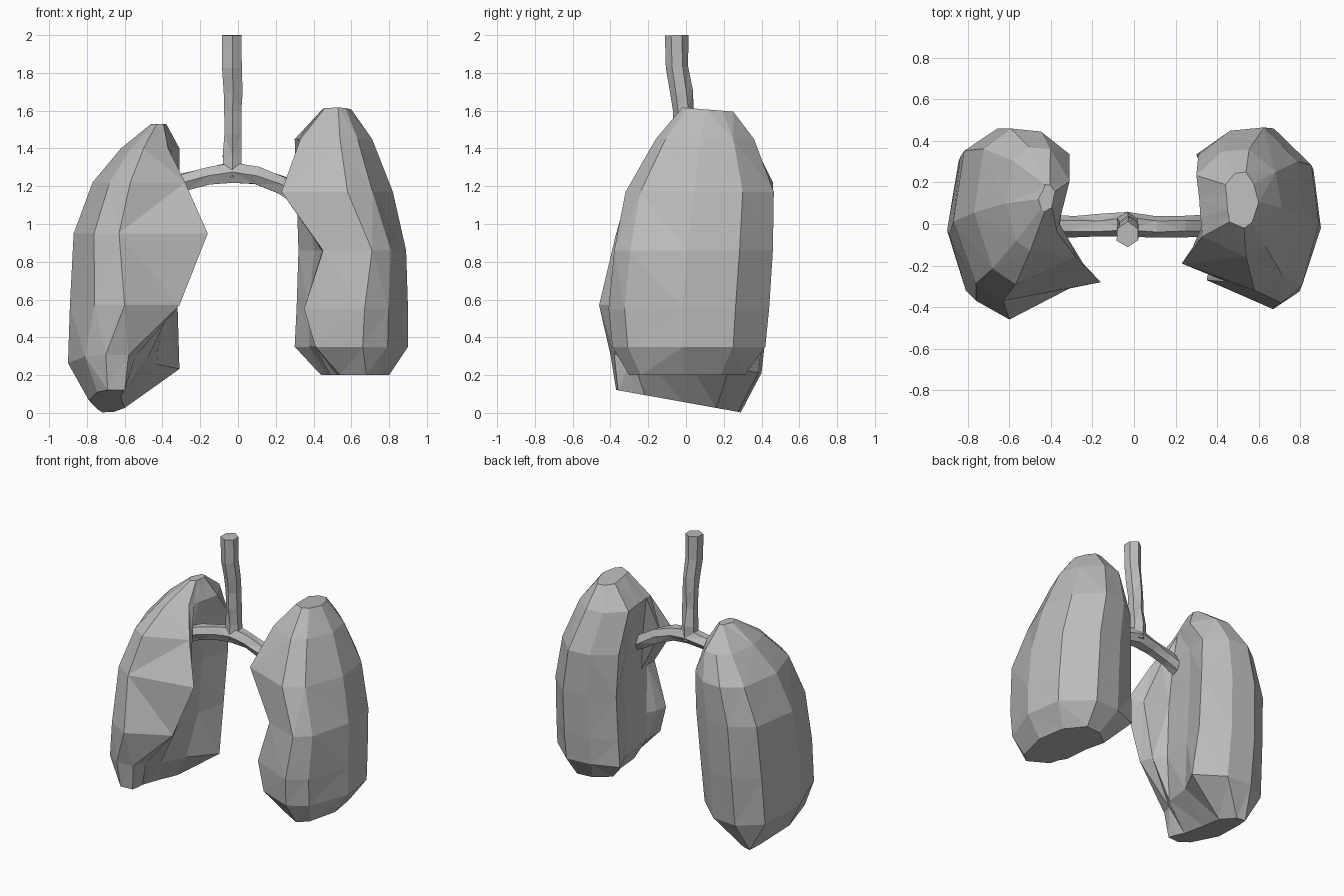
import bpy, bmesh, math, random
from mathutils import Vector

if "Cube" in bpy.data.objects:
    bpy.data.objects.remove(bpy.data.objects["Cube"])

random.seed(4)
grey = bpy.data.materials.new("soft_grey")
grey.diffuse_color = (0.5, 0.5, 0.5, 1)
grey.use_nodes = True
grey.node_tree.nodes["Principled BSDF"].inputs["Base Color"].default_value = grey.diffuse_color


def loft(name, rings):
    """Skin a stack of equal rings, cap both ends, keep flat triangles."""
    bm = bmesh.new()
    loops = [[bm.verts.new(p) for p in ring] for ring in rings]
    n = len(loops[0])
    for a, b in zip(loops, loops[1:]):
        for i in range(n):
            j = (i + 1) % n
            bm.faces.new((a[i], a[j], b[j], b[i]))
    bm.faces.new(loops[0])
    bm.faces.new(loops[-1])
    bmesh.ops.triangulate(bm, faces=bm.faces[:], quad_method='SHORT_EDGE')
    bmesh.ops.recalc_face_normals(bm, faces=bm.faces[:])
    mesh = bpy.data.meshes.new(name)
    bm.to_mesh(mesh)
    bm.free()
    mesh.materials.append(grey)
    obj = bpy.data.objects.new(name, mesh)
    bpy.context.collection.objects.link(obj)
    return obj


def lung_ring(side, shoulder, z, tilt, xo, xf, yf, xt, yt, xh, xb, g, yb):
    """Bean-shaped section: outer wall, front ridge, thick lip, hollow, back lobe."""
    d, m = yb - yf, yb - yt
    pts = [(xo, yf + d * 0.46),
           (xf + 0.55 * (xo - xf), yf + d * 0.1),
           (xf, yf),
           (xt, yt),
           (xt + 0.35 * (xh - xt), yt + m * 0.12),
           (xh, yt + m * 0.22),
           (xh + 0.3 * (xb - xh), yt + m * (g - 0.27)),
           (xb, yt + m * g),
           (xb + 0.3 * (xo - xb), yb - d * 0.02),
           (xb + 0.62 * (xo - xb), yb),
           (xo * shoulder[0], yf + d * shoulder[1])]
    return [(side * x, y, z + tilt * y) for x, y in pts]


def tube(name, path, sides=6, wobble=0.12):
    """Slightly uneven faceted pipe along (x, y, z, radius) points."""
    pts = [Vector(p[:3]) for p in path]
    rings = []
    for i, p in enumerate(pts):
        t = (pts[min(i + 1, len(pts) - 1)] - pts[max(i - 1, 0)]).normalized()
        u = Vector((0, 1, 0))
        u = (u - t * u.dot(t)).normalized()
        v = t.cross(u)
        ring = []
        for k in range(sides):
            a = 2 * math.pi * k / sides
            r = path[i][3] * (1 + random.uniform(-wobble, wobble))
            ring.append(p + u * r * math.cos(a) + v * r * math.sin(a))
        rings.append(ring)
    return loft(name, rings)


# lungs: z, tilt, outer x, front x, front y, lip x, lip y, hollow x,
#        back x, back corner fraction, back y
long_lung = [
    (0.055, -.18, .79, .69, -.37, .60, -.36, .62, .60, .80, .29),
    (0.26, -.12, .90, .70, -.40, .58, -.38, .48, .31, .78, .40),
    (0.57, 0, .89, .60, -.46, .31, -.31, .41, .32, .80, .44),
    (0.95, 0, .87, .63, -.37, .16, -.28, .40, .31, .82, .46),
    (1.22, 0, .77, .57, -.29, .28, -.16, .36, .31, .80, .46),
    (1.40, 0, .62, .50, -.13, .37, -.04, .35, .31, .60, .37),
    (1.53, 0, .46, .43, .06, .395, .08, .39, .38, .70, .19),
]
notched_lung = [
    (0.20, 0, .80, .68, -.30, .54, -.22, .49, .44, .82, .31),
    (0.35, 0, .90, .66, -.39, .41, -.29, .41, .30, .88, .42),
    (0.55, 0, .90, .67, -.41, .35, -.27, .40, .31, .86, .44),
    (0.86, 0, .89, .71, -.38, .45, -.28, .44, .32, .85, .46),
    (1.17, 0, .82, .58, -.32, .23, -.19, .38, .31, .80, .465),
    (1.45, 0, .71, .54, -.16, .33, -.06, .32, .30, .70, .36),
    (1.615, -.08, .60, .53, -.02, .46, .01, .45, .44, .75, .25),
]
loft("long_lung", [lung_ring(-1, (.94, .87), *row) for row in long_lung])
loft("notched_lung", [lung_ring(1, (.96, .79), *row) for row in notched_lung])

# windpipe, leaning forward towards the top
tube("windpipe", [(-.03, 0, 1.25, .06), (-.03, 0, 1.36, .055), (-.03, -.01, 1.48, .052),
                  (-.03, -.015, 1.60, .052), (-.025, -.025, 1.70, .057),
                  (-.03, -.045, 1.83, .057), (-.03, -.05, 2.0, .057)])

# arched airway joining both lungs
tube("bronchi", [(-.41, -.01, 1.17, .055), (-.29, -.01, 1.22, .054), (-.16, -.01, 1.255, .053),
                 (-.03, 0, 1.275, .06), (.10, -.01, 1.255, .054), (.23, -.01, 1.21, .053),
                 (.34, -.01, 1.14, .052), (.40, -.01, 1.10, .05)])
